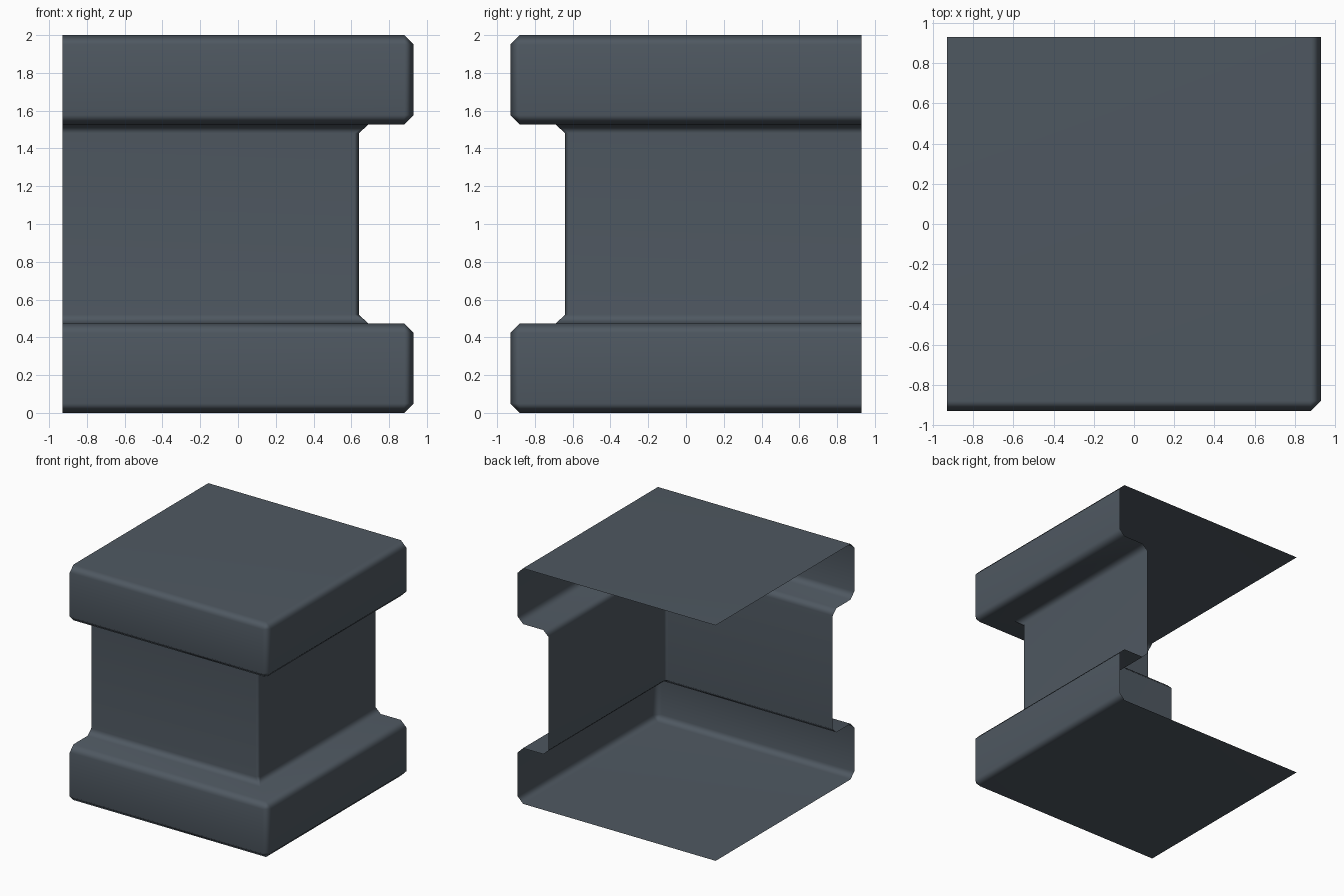
import bpy
import bmesh

default = bpy.data.objects.get("Cube")
if default:
    bpy.data.objects.remove(default, do_unlink=True)

HALF = 0.93        # open edges of the shell at the left and back
CHAMFER = 0.05
NECK_CHAMFER = 0.025

# Slate material
slate = bpy.data.materials.new("slate_grey")
slate.use_nodes = True
colour = (0.078, 0.098, 0.12, 1)
slate.diffuse_color = colour
slate.node_tree.nodes["Principled BSDF"].inputs["Base Color"].default_value = colour

# Upper half of the wall profile: distance from the axis, height, corner cut
upper = [
    (0.88, 2.0, 0),
    (HALF, 1.95, CHAMFER),
    (HALF, 1.577, CHAMFER),
    (0.88, 1.527, 0),
    (0.69, 1.527, 0),
    (0.64, 1.48, NECK_CHAMFER),
]
profile = upper + [(d, 2 - z, c) for d, z, c in reversed(upper)]

bm = bmesh.new()


def make_row(d, z, cut):
    """Wall outline at one height, from the left end round to the back end."""
    start = bm.verts.new((-HALF, -d, z))
    corner = bm.verts.new((d - cut, -d, z))
    turn = bm.verts.new((d, cut - d, z)) if cut else corner
    end = bm.verts.new((d, HALF, z))
    return [start, corner, turn, end]


# Front and side walls
rows = [make_row(*point) for point in profile]
for high, low in zip(rows, rows[1:]):
    for i in range(3):
        loop = dict.fromkeys((high[i], low[i], low[i + 1], high[i + 1]))
        if len(loop) > 2:
            bm.faces.new(list(loop))

# Top and bottom sheets
for row, z in ((rows[0], 2), (rows[-1], 0)):
    back = bm.verts.new((-HALF, HALF, z))
    ring = [row[0], row[1], row[3], back]
    bm.faces.new(ring if z else ring[::-1])

mesh = bpy.data.meshes.new("block_shell")
bm.to_mesh(mesh)
bm.free()
mesh.materials.append(slate)
mesh.shade_smooth()
shell = bpy.data.objects.new("block_shell", mesh)
bpy.context.collection.objects.link(shell)

# Keep the broad faces flat and shade only the chamfers
weighted = shell.modifiers.new("flat_faces", 'WEIGHTED_NORMAL')
weighted.keep_sharp = True
